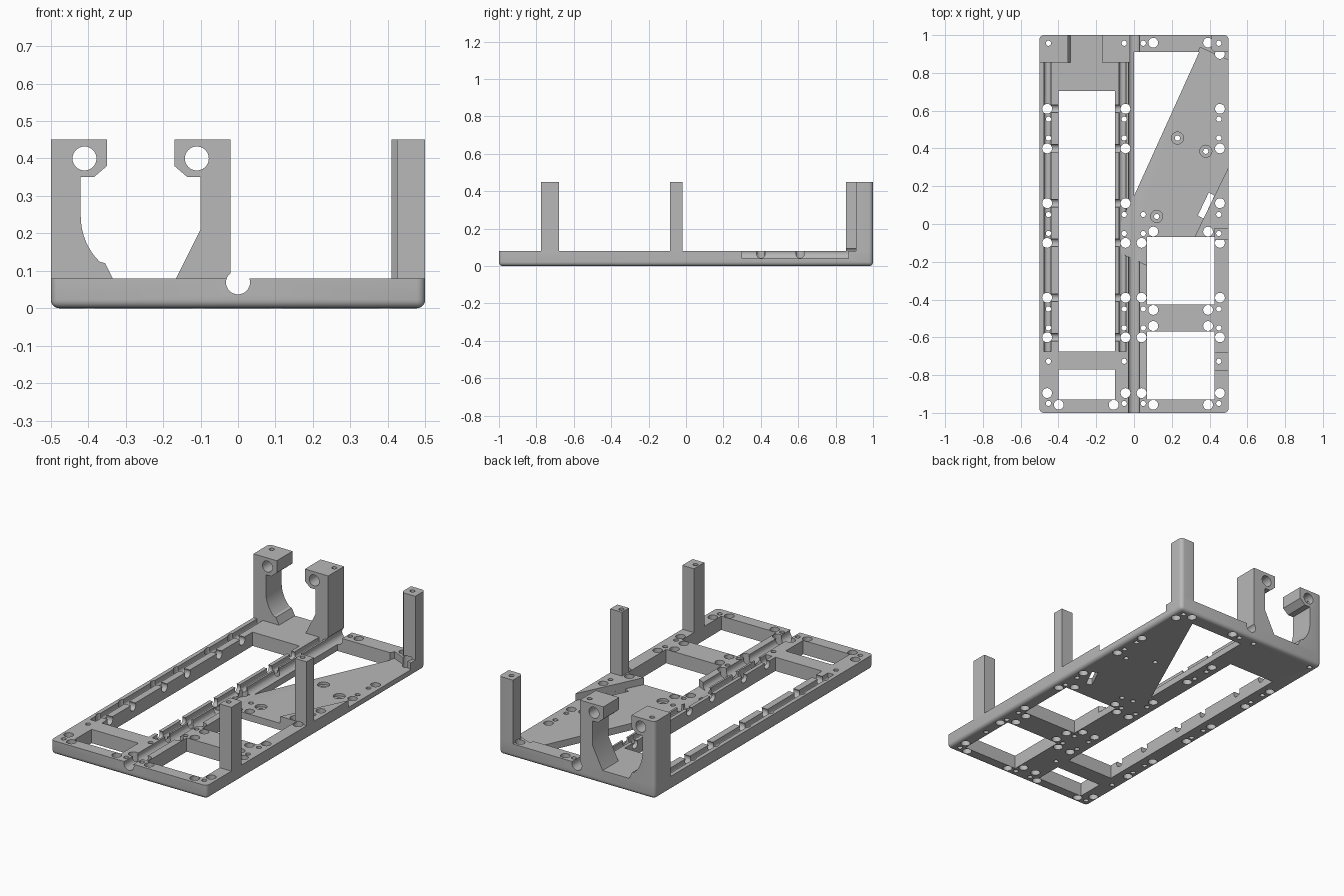
import bpy
import bmesh
from math import cos, sin, pi

if "Cube" in bpy.data.objects:
    bpy.data.objects.remove(bpy.data.objects["Cube"])

grey = bpy.data.materials.new("light grey")
grey.use_nodes = True
colour = (0.48, 0.48, 0.48, 1)
grey.diffuse_color = colour
grey.node_tree.nodes["Principled BSDF"].inputs["Base Color"].default_value = colour

TOP = 0.08      # deck height
TALL = 0.45     # height of posts and brackets


def prism(bm, pts, axis, a, b):
    """Extrude a 2D outline along an axis from a to b."""
    place = {"x": lambda p, t: (t, p[0], p[1]),
             "y": lambda p, t: (p[0], t, p[1]),
             "z": lambda p, t: (p[0], p[1], t)}[axis]
    lo = [bm.verts.new(place(p, a)) for p in pts]
    hi = [bm.verts.new(place(p, b)) for p in pts]
    bm.faces.new(lo)
    bm.faces.new(hi[::-1])
    n = len(pts)
    for i in range(n):
        j = (i + 1) % n
        bm.faces.new((lo[j], lo[i], hi[i], hi[j]))


def rect(x0, x1, y0, y1):
    return [(x0, y0), (x1, y0), (x1, y1), (x0, y1)]


def arc(cx, cy, r, start, end, n):
    return [(cx + r * cos(start + (end - start) * i / n),
             cy + r * sin(start + (end - start) * i / n)) for i in range(n + 1)]


def circle(cx, cy, r, n=24):
    return arc(cx, cy, r, 0, 2 * pi, n)[:-1]


def finish(name, bm):
    bmesh.ops.recalc_face_normals(bm, faces=bm.faces[:])
    mesh = bpy.data.meshes.new(name)
    bm.to_mesh(mesh)
    bm.free()
    mesh.materials.append(grey)
    ob = bpy.data.objects.new(name, mesh)
    bpy.context.scene.collection.objects.link(ob)
    return ob


def round_edges(bm, rule):
    edges = [e for e in bm.edges if rule(e.verts[0].co, e.verts[1].co)]
    bmesh.ops.bevel(bm, geom=edges, offset=0.022, segments=5,
                    profile=0.5, affect="EDGES")


def outer_back_edge(p, q):
    return all(abs(abs(v.x) - 0.5) < 1e-4 and abs(v.y - 1) < 1e-4 for v in (p, q))


# Deck with rounded corners and rounded lower edges
bm = bmesh.new()
prism(bm, rect(-0.5, 0.5, -1, 1), "z", 0, TOP)
round_edges(bm, lambda p, q: abs(p.z - q.z) > 0.01 or p.z + q.z < 0.01)
deck = finish("deck", bm)

# Rear bracket arms, drawn as front profiles
arms = {
    "rear_bracket_right": [(-0.5, TOP), (-0.5, TALL), (-0.35, TALL), (-0.35, 0.38),
                           (-0.385, 0.35), (-0.42, 0.35)]
    + arc(-0.25, 0.245, 0.17, pi, pi * 1.25, 8)
    + [(-0.355, 0.12), (-0.335, TOP)],
    "rear_bracket_left": [(-0.02, TOP), (-0.02, TALL), (-0.17, TALL), (-0.17, 0.38),
                          (-0.135, 0.35), (-0.1, 0.35), (-0.1, 0.21), (-0.165, TOP)],
}
parts = []
for name, outline in arms.items():
    bm = bmesh.new()
    prism(bm, outline, "y", 0.855, 1)
    round_edges(bm, outer_back_edge)
    parts.append(finish(name, bm))

# Upright posts on the left rail
posts = {
    "front_post": rect(0.425, 0.5, -0.775, -0.68),
    "middle_post": rect(0.425, 0.5, -0.085, -0.02),
    "rear_post": [(0.425, 0.91), (0.5, 0.91), (0.5, 1), (0.41, 1), (0.41, 0.925)],
}
for name, outline in posts.items():
    bm = bmesh.new()
    prism(bm, outline, "z", TOP, TALL)
    round_edges(bm, outer_back_edge)
    parts.append(finish(name, bm))

# Windows through the deck
bm = bmesh.new()
windows = [
    rect(-0.4, -0.1, -0.675, 0.705),
    rect(-0.4, -0.1, -0.93, -0.77),
    rect(0.07, 0.425, -0.93, -0.57),
    rect(0.07, 0.425, -0.425, -0.07),
    [(0, 0.148), (0.345, 0.91), (0, 0.91)],
    [(0.338, 0.045), (0.368, 0.028), (0.426, 0.15), (0.396, 0.167)],
]
for outline in windows:
    prism(bm, outline, "z", -0.1, 0.2)
# Slanted pocket
prism(bm, [(-0.07, 0.005), (0.35, 0.935), (0.55, 0.845), (0.55, 0.403),
           (0.315, -0.08), (0.22, -0.288), (-0.07, -0.155)], "z", 0.04, 0.21)
# Screw recesses in the pocket floor
screws = [(0.23, 0.455), (0.38, 0.385), (0.12, 0.04)]
for x, y in screws:
    prism(bm, circle(x, y, 0.032), "z", 0.025, 0.19)
# Round-bottomed rod grooves in the rails
for x in (-0.4575, -0.06):
    groove = arc(x, 0.06, 0.0185, pi, 2 * pi, 10)
    prism(bm, groove + [(x + 0.0185, 0.18), (x - 0.0185, 0.18)], "y", -0.675, 0.855)
# Cross notches from the grooves to the window
rail_rows = (0.61, 0.4, 0.11, -0.1, -0.39, -0.6)
for y in rail_rows:
    for x0, x1 in ((-0.455, -0.38), (-0.12, -0.055)):
        prism(bm, circle(y, 0.066, 0.025, 16), "x", x0, x1)
deck_cutter = finish("deck_cutter", bm)

# Drilled holes
bm = bmesh.new()
wide = [(x, y) for x in (-0.46, -0.045, 0.455) for y in rail_rows + (-0.895,)]
wide += [(0.04, y) for y in (-0.1, -0.39, -0.6, -0.895)]
wide += [(x, y) for x in (0.102, 0.392) for y in (0.96, -0.04, -0.455, -0.54, -0.957)]
wide += [(-0.398, -0.957), (-0.108, -0.957), (0.455, 0.9)]
for x, y in wide:
    prism(bm, circle(x, y, 0.026, 20), "z", -0.1, 0.09)

inner_rows = (0.05, -0.05, -0.45, -0.55, -0.95, 0.957)
outer_rows = inner_rows + (0.555, 0.455, -0.727)
narrow = [(x, y) for x in (-0.453, -0.052, 0.449) for y in outer_rows]
narrow += [(0.049, y) for y in inner_rows] + screws
for x, y in narrow:
    prism(bm, circle(x, y, 0.014, 14), "z", -0.11, 0.6)
# Long central cable channel and bracket rod holes
prism(bm, circle(0, 0.069, 0.032, 32), "y", -1.1, 1.1)
for x in (-0.41, -0.11):
    prism(bm, circle(x, 0.4, 0.032, 32), "y", 0.8, 1.12)
drill_cutter = finish("drill_cutter", bm)


def cut(ob, cutter):
    mod = ob.modifiers.new("cut", "BOOLEAN")
    mod.operation = "DIFFERENCE"
    mod.solver = "EXACT"
    mod.use_self = True
    mod.object = cutter
    bpy.context.view_layer.objects.active = ob
    bpy.ops.object.modifier_apply(modifier=mod.name)


cut(deck, deck_cutter)
for ob in [deck] + parts:
    cut(ob, drill_cutter)
for cutter in (deck_cutter, drill_cutter):
    bpy.data.objects.remove(cutter)

# Smooth the rounded surfaces, keep edges crisp
bpy.ops.object.select_all(action="DESELECT")
for ob in [deck] + parts:
    ob.select_set(True)
bpy.context.view_layer.objects.active = deck
bpy.ops.object.shade_smooth_by_angle(angle=pi / 6)
